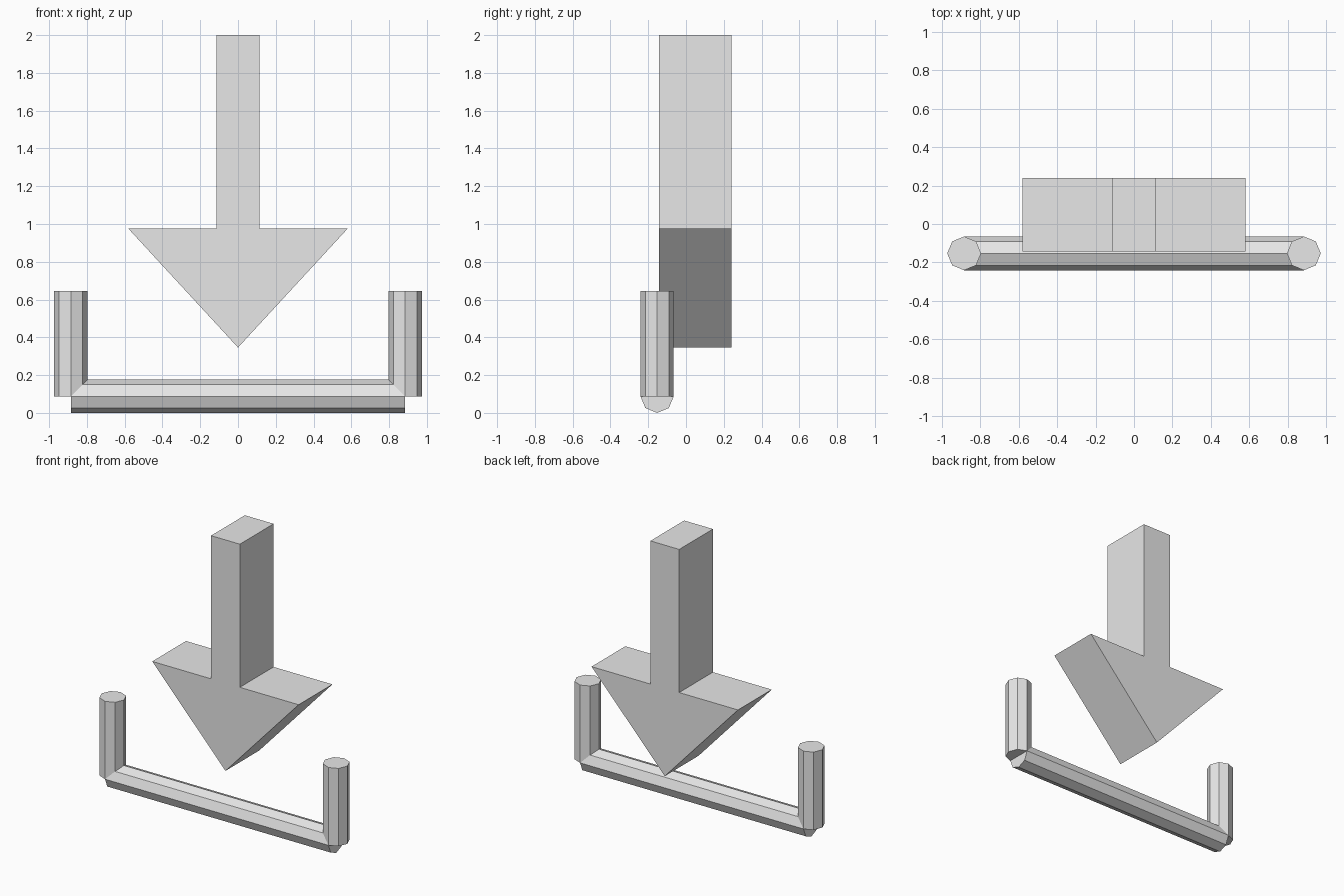
import bpy
import bmesh
from math import pi
from mathutils import Matrix, Vector

cube = bpy.data.objects.get("Cube")
if cube:
    bpy.data.objects.remove(cube, do_unlink=True)

grey = bpy.data.materials.new("light grey")
grey.use_nodes = True
grey.diffuse_color = (0.8, 0.8, 0.8, 1)
grey.node_tree.nodes["Principled BSDF"].inputs["Base Color"].default_value = (0.8, 0.8, 0.8, 1)


def add_object(name, bm):
    bmesh.ops.recalc_face_normals(bm, faces=bm.faces)
    mesh = bpy.data.meshes.new(name)
    bm.to_mesh(mesh)
    bm.free()
    mesh.materials.append(grey)
    obj = bpy.data.objects.new(name, mesh)
    bpy.context.collection.objects.link(obj)
    return obj


def octagonal_rod(name, length, centre, rotation=Matrix()):
    bm = bmesh.new()
    bmesh.ops.create_cone(bm, cap_ends=True, segments=8, radius1=RADIUS, radius2=RADIUS,
                          depth=length, matrix=Matrix.Translation(centre) @ rotation)
    return add_object(name, bm)


# Tray: a horizontal rod with an upright post at each end
RADIUS = 0.088
TRAY_Y = -0.153
HALF_WIDTH = 0.885
POST_TOP = 0.645
octagonal_rod("tray_base", 2 * HALF_WIDTH, (0, TRAY_Y, RADIUS), Matrix.Rotation(pi / 2, 4, "Y"))
for side, name in ((1, "left_post"), (-1, "right_post")):
    octagonal_rod(name, POST_TOP - RADIUS, (side * HALF_WIDTH, TRAY_Y, (POST_TOP + RADIUS) / 2))

# Arrow: half outline mirrored, then extruded backwards
FRONT, BACK = -0.142, 0.24
half = [(0.114, 2.0), (0.114, 0.975), (0.58, 0.975)]
outline = half + [(0, 0.346)] + [(-x, z) for x, z in reversed(half)]
bm = bmesh.new()
face = bm.faces.new([bm.verts.new((x, FRONT, z)) for x, z in outline])
extruded = bmesh.ops.extrude_face_region(bm, geom=[face], use_keep_orig=True)["geom"]
bmesh.ops.translate(bm, vec=Vector((0, BACK - FRONT, 0)),
                    verts=[v for v in extruded if isinstance(v, bmesh.types.BMVert)])
add_object("down_arrow", bm)
